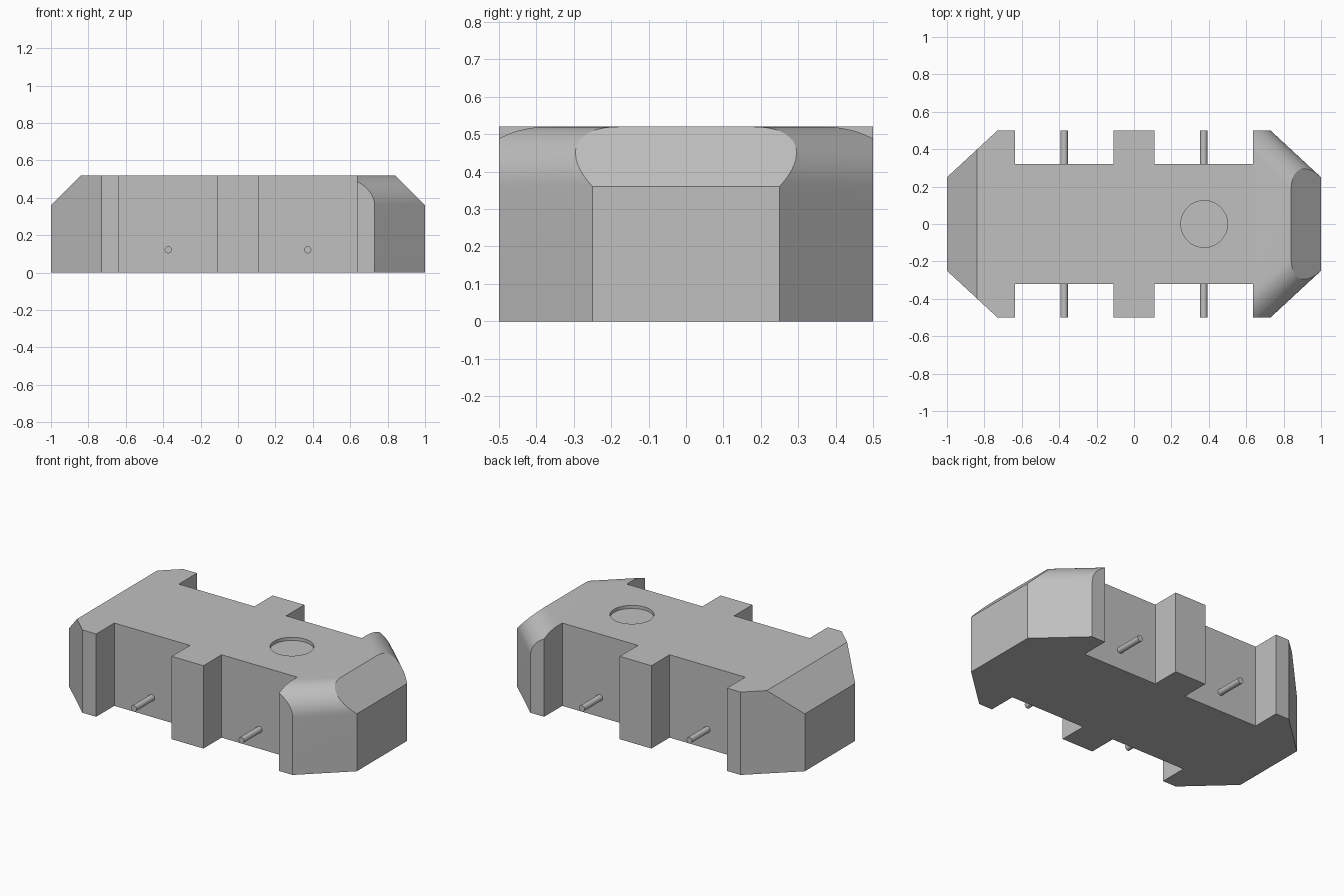
import bpy
import bmesh
import math
from mathutils import Vector

if "Cube" in bpy.data.objects:
    bpy.data.objects.remove(bpy.data.objects["Cube"], do_unlink=True)

HEIGHT = 0.52
ROUND = 0.16

grey = bpy.data.materials.new("light grey")
grey.use_nodes = True
grey.diffuse_color = (0.53, 0.53, 0.53, 1)
grey.node_tree.nodes["Principled BSDF"].inputs["Base Color"].default_value = grey.diffuse_color


def finish(bm, name):
    """Turn a bmesh into a linked, coloured object."""
    bmesh.ops.recalc_face_normals(bm, faces=bm.faces)
    mesh = bpy.data.meshes.new(name)
    bm.to_mesh(mesh)
    bm.free()
    mesh.materials.append(grey)
    obj = bpy.data.objects.new(name, mesh)
    bpy.context.collection.objects.link(obj)
    return obj


def smooth(obj, degrees=25):
    bpy.ops.object.select_all(action="DESELECT")
    obj.select_set(True)
    bpy.context.view_layer.objects.active = obj
    bpy.ops.object.shade_smooth_by_angle(angle=math.radians(degrees))


def slice_off(bm, point, normal):
    """Cut away everything beyond a plane and cap the cut."""
    cut = bmesh.ops.bisect_plane(
        bm, geom=bm.verts[:] + bm.edges[:] + bm.faces[:], dist=1e-5,
        plane_co=point, plane_no=normal, clear_outer=True)
    open_edges = [e for e in bm.edges if e.is_boundary]
    if open_edges:
        bmesh.ops.edgeloop_fill(bm, edges=open_edges)


def cylinder(name, radius, depth, location, along_y=False):
    bm = bmesh.new()
    bmesh.ops.create_cone(bm, cap_ends=True, segments=48, radius1=radius,
                          radius2=radius, depth=depth)
    obj = finish(bm, name)
    obj.location = location
    if along_y:
        obj.rotation_euler.x = math.pi / 2
    return obj


# Notched plan outline: one quarter, mirrored to all four
quarter = [(1, 0.25), (0.73, 0.5), (0.635, 0.5), (0.635, 0.32), (0.11, 0.32), (0.11, 0.5)]
back = quarter + [(-x, y) for x, y in reversed(quarter)]
outline = back + [(x, -y) for x, y in reversed(back)]

bm = bmesh.new()
base = bm.faces.new([bm.verts.new((x, y, 0)) for x, y in outline])
top = bmesh.ops.extrude_face_region(bm, geom=[base])["geom"]
bmesh.ops.translate(bm, vec=(0, 0, HEIGHT),
                    verts=[v for v in top if isinstance(v, bmesh.types.BMVert)])
bmesh.ops.recalc_face_normals(bm, faces=bm.faces)

# Rounded upper edges of the two diagonal corners at the right-hand end
STEPS = 16
for side in (-1, 1):
    out = Vector((0.25, 0.27 * side, 0)).normalized()
    centre = Vector((1, 0.25 * side, HEIGHT - ROUND)) - out * ROUND
    for i in range(STEPS):
        a = (i + 0.5) * math.pi / 2 / STEPS
        normal = out * math.cos(a) + Vector((0, 0, math.sin(a)))
        slice_off(bm, centre + normal * ROUND * math.cos(math.pi / 4 / STEPS), normal)

# Sloping top at both ends
for end in (-1, 1):
    slice_off(bm, Vector((end, 0, HEIGHT - 0.16)), Vector((end, 0, 1)).normalized())

body = finish(bm, "body")

# Shallow round recess in the top
cutter = cylinder("recess_cutter", 0.125, 0.04, (0.375, 0, HEIGHT))
cutter.hide_render = True
recess = body.modifiers.new("recess", "BOOLEAN")
recess.operation = "DIFFERENCE"
recess.solver = "EXACT"
recess.object = cutter
bpy.context.view_layer.objects.active = body
bpy.ops.object.modifier_apply(modifier=recess.name)
bpy.data.objects.remove(cutter, do_unlink=True)
smooth(body)

# Pins standing out of the side notches
for end, label in ((-1, "right"), (1, "left")):
    for side, face in ((-1, "front"), (1, "back")):
        pin = cylinder(f"{face}_{label}_pin", 0.019, 0.2,
                       (0.373 * end, 0.4 * side, 0.122), along_y=True)
        smooth(pin)
